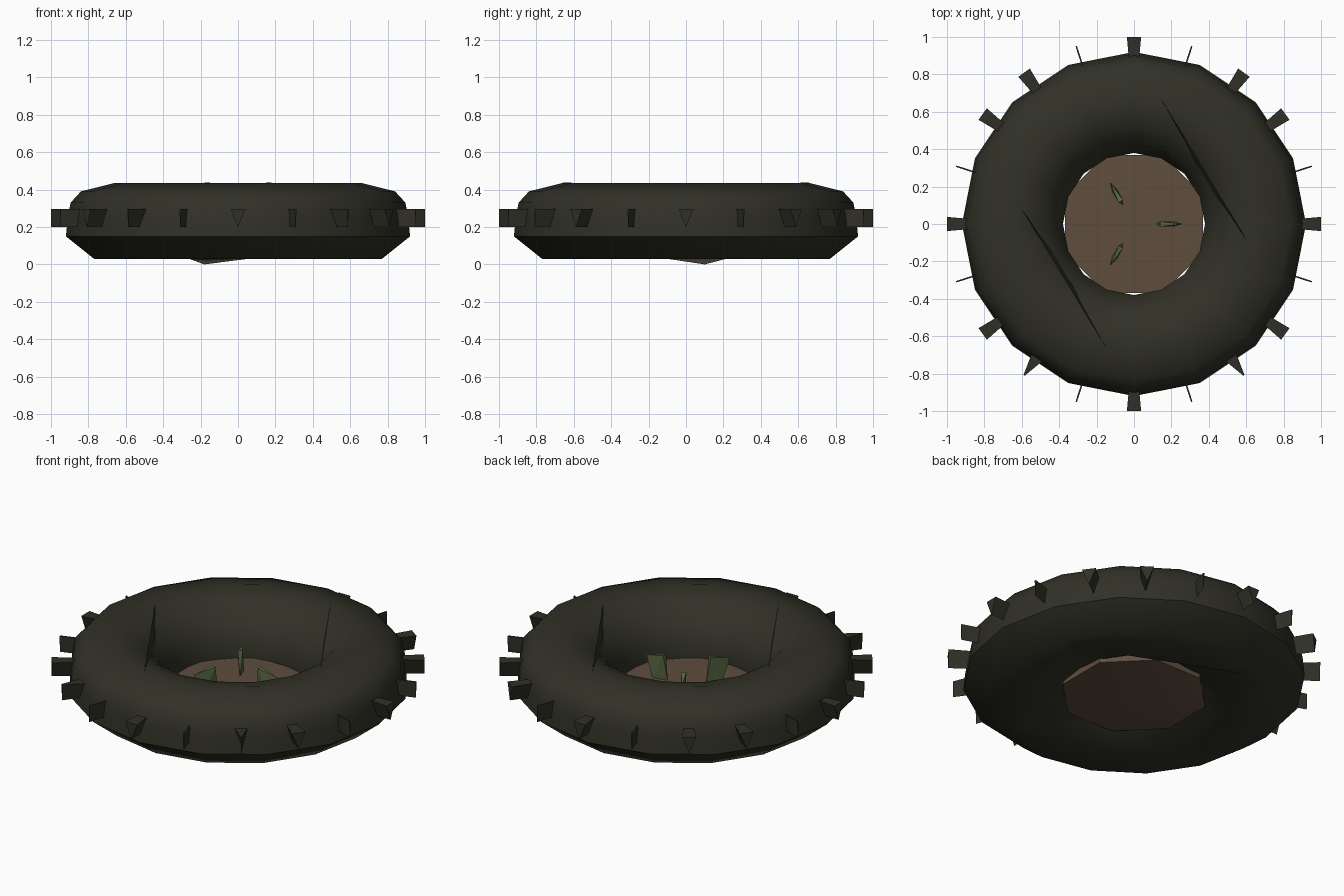
import bpy, bmesh
from math import sin, cos, pi, radians
from mathutils import Matrix, Vector

if "Cube" in bpy.data.objects:
    bpy.data.objects.remove(bpy.data.objects["Cube"], do_unlink=True)


def material(name, colour):
    m = bpy.data.materials.new(name)
    m.use_nodes = True
    m.diffuse_color = (*colour, 1)
    bsdf = m.node_tree.nodes["Principled BSDF"]
    bsdf.inputs["Base Color"].default_value = (*colour, 1)
    bsdf.inputs["Roughness"].default_value = 0.9
    return m


RUBBER = material("dark rubber", (0.030, 0.030, 0.020))
SOIL = material("brown soil", (0.115, 0.075, 0.048))
LEAF = material("leaf green", (0.095, 0.135, 0.052))


def build(name, verts, faces, mat, smooth=None):
    bm = bmesh.new()
    vs = [bm.verts.new(v) for v in verts]
    for f in faces:
        bm.faces.new([vs[i] for i in f])
    bmesh.ops.recalc_face_normals(bm, faces=bm.faces[:])
    mesh = bpy.data.meshes.new(name)
    bm.to_mesh(mesh)
    bm.free()
    ob = bpy.data.objects.new(name, mesh)
    bpy.context.collection.objects.link(ob)
    mesh.materials.append(mat)
    if smooth:
        bpy.ops.object.select_all(action="DESELECT")
        ob.select_set(True)
        bpy.context.view_layer.objects.active = ob
        bpy.ops.object.shade_smooth_by_angle(angle=radians(smooth))
    return ob


# Tyre: a coarse ring whose lower opening is roughly square
SIDES = 16
PROFILE = [(0.77, 0.03), (0.92, 0.15), (0.91, 0.25), (0.895, 0.33), (0.84, 0.39),
           (0.66, 0.435), (0.53, 0.40), (0.44, 0.32), (0.38, 0.21), (0.38, 0.10)]


def square_radius(t):
    t -= radians(67.5)
    return 0.467 / max(abs(cos(t)), abs(sin(t)))


verts, faces = [], []
rows = len(PROFILE) + 1
for i in range(SIDES):
    t = 2 * pi * i / SIDES
    for r, z in PROFILE + [(square_radius(t), 0.03)]:
        verts.append((r * cos(t), r * sin(t), z))
    for j in range(rows):
        a, b = i * rows, (i + 1) % SIDES * rows
        k = (j + 1) % rows
        faces.append((a + j, b + j, b + k, a + k))
build("tyre", verts, faces, RUBBER, smooth=45)

# Creased fins bridging the upper opening
for side, s in (("right", 1), ("left", -1)):
    fin = [(0.15 * s, 0.66 * s, 0.437), (0.60 * s, -0.08 * s, 0.43), (0.37 * s, 0.24 * s, 0.29)]
    build("tyre_crease_" + side, fin, [(0, 1, 2)], RUBBER)


# Tread lugs: wedges, wide on top and pointed below; some are thin fins
def lug(name, angle, inner, outer):
    vs = [(0.88, -inner, 0.295), (0.88, inner, 0.295), (0.88, 0, 0.20),
          (1.0, -outer, 0.295), (1.0, outer, 0.295), (1.0, 0, 0.20)]
    turn = Matrix.Rotation(radians(angle), 3, "Z")
    build(name, [turn @ Vector(v) for v in vs],
          [(0, 1, 2), (3, 4, 5), (0, 1, 4, 3), (1, 2, 5, 4), (2, 0, 3, 5)], RUBBER)


for n in range(20):
    angle = n * 18
    if n % 5 in (1, 4):
        size = (0.004, 0.004)
    elif n in (13, 17):
        size = (0.035, 0.004)
    else:
        size = (0.027, 0.038)
    lug(f"tread_lug_{n + 1}", angle, *size)

# Soil: shallow eight-sided plug with an off-centre lowest point
ring = [(0.40 * cos(radians(22.5 + 45 * i)), 0.40 * sin(radians(22.5 + 45 * i))) for i in range(8)]
verts = [(x, y, 0.125) for x, y in ring] + [(x, y, 0.07) for x, y in ring]
verts += [(0, 0, 0.14), (-0.18, 0.10, 0.0)]
faces = []
for i in range(8):
    k = (i + 1) % 8
    faces += [(i, k, 16), (i, k, k + 8, i + 8), (i + 8, k + 8, 17)]
build("soil", verts, faces, SOIL, smooth=40)

# Sprouts: three slim upright leaves set around the middle
for n in range(3):
    turn = Matrix.Rotation(radians(120 * n), 3, "Z")
    vs = [(0.12, 0, 0.13), (0.21, 0.014, 0.13), (0.21, -0.014, 0.13),
          (0.26, 0, 0.25), (0.14, 0.014, 0.28), (0.14, -0.014, 0.28)]
    build(f"sprout_{n + 1}", [turn @ Vector(v) for v in vs],
          [(0, 1, 2), (0, 1, 4), (1, 3, 4), (0, 2, 5), (2, 3, 5), (0, 4, 5), (3, 4, 5), (1, 2, 3)], LEAF)
